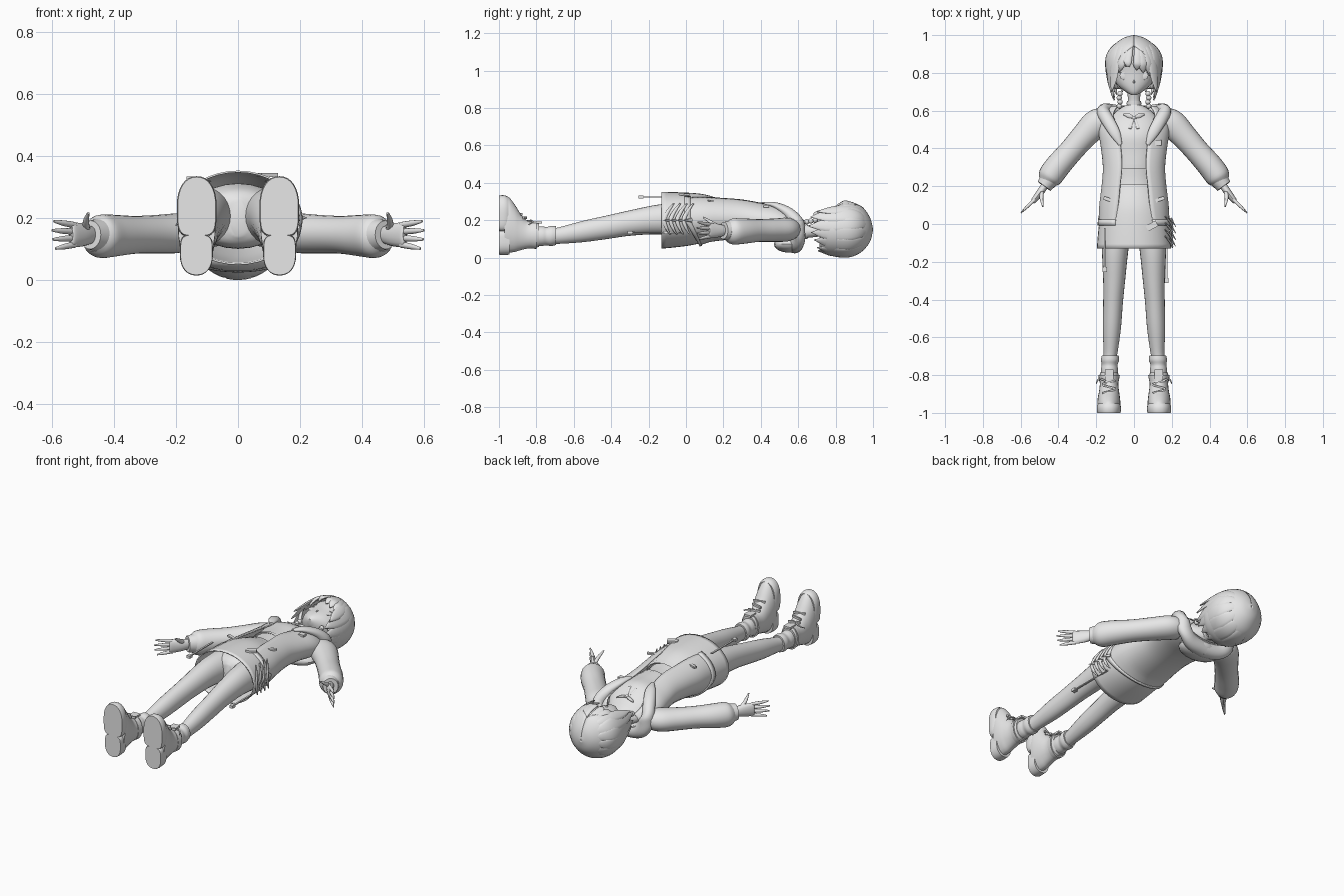
import bpy, bmesh, math
from mathutils import Vector

grey = bpy.data.materials.new("plain_grey")
grey.diffuse_color = (0.8, 0.8, 0.8, 1)


def finish(name, bm, thick=0):
    bmesh.ops.recalc_face_normals(bm, faces=bm.faces)
    me = bpy.data.meshes.new(name)
    bm.to_mesh(me)
    bm.free()
    me.materials.append(grey)
    ob = bpy.data.objects.new(name, me)
    bpy.context.collection.objects.link(ob)
    if thick:
        m = ob.modifiers.new("thickness", 'SOLIDIFY')
        m.thickness = thick
        m.offset = -1
    return ob


def resample(rings, n):
    """Catmull-Rom smoothing between the given rings."""
    out = []
    for i in range(len(rings) - 1):
        p0, p1, p2, p3 = (rings[min(max(i + k, 0), len(rings) - 1)] for k in (-1, 0, 1, 2))
        for j in range(n):
            t = j / n
            out.append([0.5 * (2 * b + (c - a) * t + (2 * a - 5 * b + 4 * c - d) * t * t
                        + (3 * b - a - 3 * c + d) * t ** 3) for a, b, c, d in zip(p0, p1, p2, p3)])
    return out + [list(rings[-1])]


def loft(name, rings, straight=False, seg=24, n=4, flat=0, ref=(0, 0, 1),
         gap=False, cap=True, thick=0, mirror=False, edit=None):
    """Skin ellipses (x, y, z, half width, half depth, front gap) along a path."""
    for s in ((1, -1) if mirror else (1,)):
        rs = resample([(r[0] * s, *r[1:]) for r in rings], n)
        bm = bmesh.new()
        loops = []
        for i, r in enumerate(rs):
            c = Vector(r[:3])
            d = Vector((0, 1, 0)) if straight else \
                Vector(rs[min(i + 1, len(rs) - 1)][:3]) - Vector(rs[max(i - 1, 0)][:3])
            u = d.cross(Vector(ref)).normalized()
            w = u.cross(d).normalized()
            a, b = max(r[3], 0.001), max(r[4], 0.001)
            g = math.asin(min(max(r[5] / a, 0), 0.95)) if gap else 0
            loop = []
            for k in range(seg + (1 if gap else 0)):
                t = math.pi / 2 + g + (2 * math.pi - 2 * g) * k / seg
                ct, st = math.cos(t), math.sin(t)
                p = .45 if st * flat > 0 else .9 if flat else 1
                ct = math.copysign(abs(ct) ** p, ct)
                st = math.copysign(abs(st) ** p, st)
                loop.append(bm.verts.new(c + u * a * ct + w * b * st))
            loops.append(loop)
        for l1, l2 in zip(loops, loops[1:]):
            m = len(l1)
            for k in range(m - 1 if gap else m):
                q = (k + 1) % m
                bm.faces.new((l1[k], l1[q], l2[q], l2[k]))
        if cap and not gap:
            bm.faces.new(loops[0])
            bm.faces.new(loops[-1])
        if edit:
            for v in bm.verts:
                edit(v.co)
        finish(name, bm, thick)


def body(name, rows, **kw):
    """Loft along the body axis; rows are (y, z, half width, half depth, gap)."""
    loft(name, [(0, *r) for r in rows], straight=True, **kw)


def ball(name, c, s):
    bm = bmesh.new()
    bmesh.ops.create_uvsphere(bm, u_segments=16, v_segments=10, radius=1)
    for v in bm.verts:
        v.co = Vector(c) + Vector([a * b for a, b in zip(v.co, s)])
    finish(name, bm)


def box(name, c, s, turn=0):
    bm = bmesh.new()
    bmesh.ops.create_cube(bm, size=1)
    for v in bm.verts:
        v.co = Vector([a * b for a, b in zip(v.co, s)])
    ob = finish(name, bm)
    ob.location = c
    ob.rotation_euler[2] = turn


def lock(name, a0, a1, tip, width, tip_r):
    """Flat hair lock lying on the dome; angles run from the face, 180 at the back."""
    pts = ((.982, .05, .25, 0), (.93, .117, .75, .15), (.86, .143, 1, .45),
           (tip + (.86 - tip) * .45, .6 * .146 + .4 * tip_r, .85, .75), (tip, tip_r, .04, 1))
    mid = math.radians((a0 + a1) / 2)
    rings = []
    for y, r, w, f in pts:
        t = math.radians(a0 + (a1 - a0) * f)
        rings.append((r * math.sin(t), y, .153 + r * math.cos(t), w * width, .003 + .007 * w))
    loft(name, rings, seg=12, ref=(math.sin(mid), 0, math.cos(mid)))


# Head, face and neck
body("head", [(.682, .222, .012, .015), (.70, .2, .045, .05), (.74, .178, .09, .08),
              (.8, .162, .115, .1), (.88, .155, .12, .115), (.95, .15, .08, .08)])
loft("neck", [(0, .59, .14, .045, .04), (0, .65, .14, .033, .034), (0, .72, .15, .036, .036)])
loft("choker", [(0, .632, .14, .039, .039), (0, .65, .14, .038, .039)], n=1)
ball("nose", (0, .752, .259), (.005, .01, .006))
box("mouth", (0, .722, .243), (.022, .004, .006))
for s in (1, -1):
    ball("eye", (s * .052, .785, .246), (.024, .022, .005))
    box("eyelash", (s * .053, .803, .25), (.045, .005, .006), -s * .15)
    box("eyebrow", (s * .052, .828, .252), (.04, .004, .006), -s * .12)
    ball("ear", (s * .117, .78, .15), (.012, .025, .02))

# Hair shell with face opening, then overlapping locks
body("hair", [(.715, .14, .108, .105, .09), (.76, .15, .14, .137, .11), (.81, .152, .149, .147, .11),
              (.86, .153, .148, .148, .09), (.91, .153, .131, .139, .045), (.95, .153, .104, .112, .0),
              (.985, .15, .056, .062, 0), (1, .15, .003, .003, 0)], gap=True, seg=36, thick=.012)
for a0, a1, tip, r in ((34, 52, .70, .15), (55, 60, .665, .128), (75, 82, .655, .105), (100, 100, .67, .105),
                       (125, 122, .685, .108), (150, 148, .70, .115)):
    for s in (1, -1):
        lock("hair_lock", s * a0, s * a1, tip, .03 if a0 == 34 else .042, r)
lock("back_lock", 178, 180, .705, .045, .115)
for a0, a1, tip in ((10, 6, .815), (16, 22, .80), (24, 40, .785), (-10, -20, .835), (-16, -40, .80)):
    lock("fringe_lock", a0, a1, tip, .024, .13)
for k in range(4):
    for s in (1, -1):
        ball("braid_bead", (s * (.074 + .004 * (k % 2)), .69 - .022 * k, .2 - .004 * k), (.014, .014, .014))

# Midriff, upper chest and cropped top
body("midriff", [(.18, .21, .12, .088), (.24, .208, .112, .084), (.31, .207, .111, .085)], cap=False)
body("upper_chest", [(.56, .17, .122, .07), (.6, .15, .09, .052), (.63, .145, .04, .036)])
body("crop_top", [(.3, .207, .118, .092), (.38, .205, .131, .091), (.47, .2, .145, .094),
                  (.54, .178, .135, .081), (.585, .16, .105, .06)], cap=False)
body("top_hem", [(.295, .207, .121, .095), (.315, .207, .121, .095)], n=1, cap=False)
ball("bow_knot", (0, .562, .248), (.012, .011, .01))
for s in (1, -1):
    loft("bow_loop", [(0, .562, .248, .006, .006), (s * .03, .575, .245, .012, .005),
                      (s * .055, .58, .236, .004, .004)], seg=10)
    loft("bow_tail", [(s * .004, .558, .25, .006, .003), (s * .014, .53, .264, .008, .003),
                      (s * .022, .505, .282, .009, .003)], seg=8)


def raise_back(co):
    """The jacket hem climbs towards the back."""
    if co.y < .13:
        co.y += max(0, .2 - co.z) * .55 * (.13 - co.y) / .13


# Open jacket
body("jacket", [(.0, .205, .188, .14, .1), (.1, .21, .184, .13, .085), (.2, .212, .172, .119, .075),
                (.3, .21, .165, .11, .065), (.4, .2, .175, .102, .07), (.5, .185, .188, .1, .085),
                (.58, .163, .172, .083, .11), (.625, .15, .12, .058, .09)],
     gap=True, seg=36, thick=.008, edit=raise_back)
body("jacket_hem", [(-.008, .205, .193, .145, .1), (.025, .206, .191, .143, .098)],
     gap=True, seg=36, n=1, thick=.008, edit=raise_back)
loft("sleeve", [(.15, .55, .155, .066, .058), (.2, .53, .15, .076, .064), (.265, .465, .147, .068, .062),
                (.335, .385, .145, .064, .061), (.405, .305, .142, .067, .068), (.445, .25, .14, .065, .069),
                (.463, .222, .142, .045, .05)], mirror=True)
loft("cuff", [(.45, .236, .143, .05, .054), (.476, .2, .145, .042, .046)], n=1, mirror=True)
loft("hood_collar", [(.072, .42, .29, .01, .008), (.1, .48, .28, .028, .016), (.14, .55, .24, .034, .028),
                     (.163, .595, .18, .034, .04), (.14, .605, .115, .033, .045),
                     (.085, .59, .078, .04, .045), (-.005, .58, .068, .045, .045)], mirror=True)
ball("hood_bag", (0, .55, .072), (.13, .08, .045))
for s in (1, -1):
    box("pocket_flap", (s * .135, .13, .304), (.055, .018, .01), s * .35)
box("hem_strap", (.095, -.01, .338), (.06, .032, .012), .5)
box("chest_badge", (.128, .43, .275), (.035, .03, .012))

# Hands with vertical palms
loft("palm", [(.468, .21, .145, .02, .026), (.495, .17, .145, .02, .036),
              (.53, .125, .145, .015, .04), (.538, .117, .145, .01, .036)], seg=14, mirror=True)
for k, reach in enumerate((.85, .97, 1, .93)):
    o = (k - 1.5) * .021
    loft("finger", [(.525, .13, .145 + o, .009, .01),
                    (.525 + .04 * reach, .13 - .038 * reach, .145 + o * 1.2, .0085, .009),
                    (.525 + .074 * reach, .13 - .072 * reach, .145 + o * 1.4, .003, .004)],
         seg=10, mirror=True)
loft("thumb", [(.488, .175, .162, .012, .012), (.49, .135, .188, .01, .01),
               (.482, .092, .216, .004, .004)], seg=10, mirror=True)

# Skirt, belt and hips
body("skirt", [(.2, .208, .13, .1), (.1, .21, .165, .128), (0, .205, .185, .143), (-.13, .2, .197, .152)],
     cap=False, seg=36, thick=.006)
body("belt", [(.18, .209, .142, .108), (.21, .209, .13, .1)], n=1, cap=False)
body("hips", [(-.1, .2, .03, .06), (-.07, .2, .12, .09), (.0, .205, .155, .105), (.08, .21, .14, .1)])
for k in range(4):
    y = .01 - .035 * k
    loft("side_frill", [(.165, y + .03, .29, .004, .003), (.191, y, .25, .009, .004),
                        (.203, y - .022, .2, .011, .005), (.197, y - .005, .15, .007, .004),
                        (.188, y + .012, .125, .003, .003)], seg=8, ref=(1, 0, 0))
    loft("frill_spike", [(.193, y + .02, .2, .008, .012), (.222, y - .025, .2, .001, .001)], seg=8, n=1)
for x, z, y1 in ((.172, .135, -.3), (-.155, .325, -.24)):
    box("hanging_strap", (x, (y1 - .02) / 2, z), (.01, -.02 - y1, .006))
    box("strap_buckle", (x, y1, z), (.022, .026, .016))

# Legs, socks and boots
loft("leg", [(.09, .02, .2, .085, .095), (.1, -.14, .205, .07, .08), (.105, -.3, .185, .058, .068),
             (.111, -.42, .163, .052, .063), (.117, -.55, .14, .048, .057), (.124, -.68, .118, .037, .044),
             (.13, -.72, .115, .034, .041)], straight=True, mirror=True)
loft("sock", [(.126, -.695, .118, .044, .05), (.127, -.72, .116, .048, .054), (.129, -.745, .115, .042, .049),
              (.13, -.77, .115, .045, .052), (.13, -.82, .115, .044, .052)], straight=True, mirror=True)
loft("boot", [(.133, -.97, .178, .06, .152), (.133, -.945, .174, .061, .147), (.133, -.915, .157, .058, .126),
              (.132, -.885, .138, .053, .098), (.132, -.85, .123, .049, .075), (.132, -.81, .12, .051, .068),
              (.132, -.785, .12, .047, .062)], straight=True, mirror=True)
loft("boot_collar", [(.132, -.83, .121, .052, .072), (.132, -.8, .12, .057, .073)],
     straight=True, n=1, mirror=True)
loft("front_sole", [(.133, -1, .237, .061, .094), (.133, -.985, .237, .064, .097), (.133, -.965, .237, .063, .095),
                    (.133, -.95, .235, .057, .088)], straight=True, n=2, flat=-1, seg=32, mirror=True)
loft("heel_sole", [(.134, -1, .08, .051, .064), (.134, -.985, .08, .053, .066), (.134, -.945, .08, .051, .064)],
     straight=True, n=2, flat=1, seg=32, mirror=True)
for s in (1, -1):
    for k in range(3):
        box("boot_lace", (s * .133, -.838 - .024 * k, .196 + .018 * k), (.07, .009, .012), .25 * (-1) ** k)
    box("boot_tongue", (s * .132, -.795, .188), (.045, .05, .012))
    loft("lace_end", [(s * .15, -.83, .2, .005, .004), (s * .185, -.82, .19, .005, .004),
                      (s * .2, -.845, .175, .002, .002)], seg=8)

# Smooth shading with crisp edges
bpy.ops.object.select_all(action='SELECT')
bpy.context.view_layer.objects.active = bpy.context.selected_objects[0]
bpy.ops.object.shade_smooth_by_angle(angle=math.radians(40))
